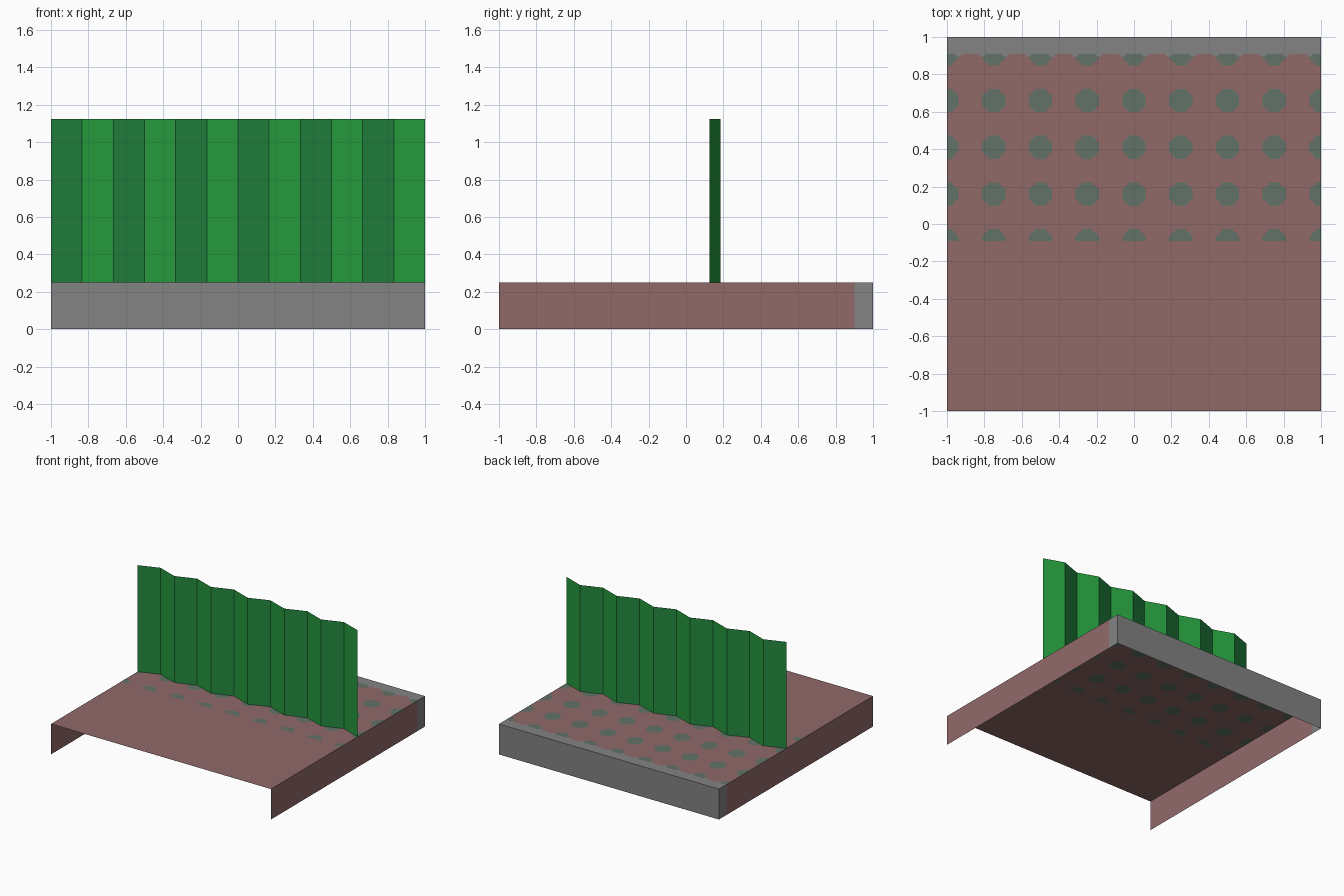
import bpy, bmesh

if "Cube" in bpy.data.objects:
    bpy.data.objects.remove(bpy.data.objects["Cube"])


def material(name, rgb):
    """Flat material from 8-bit sRGB values."""
    m = bpy.data.materials.new(name)
    lin = [((c / 255 + 0.055) / 1.055) ** 2.4 for c in rgb]
    m.diffuse_color = (*lin, 1)
    m.use_nodes = True
    m.node_tree.nodes["Principled BSDF"].inputs["Base Color"].default_value = m.diffuse_color
    return m


red = material("dusty_red", (145, 105, 105))
grey = material("stone_grey", (131, 131, 133))
spot = material("grey_green", (97, 114, 103))
dark_green = material("deep_green", (36, 135, 64))
light_green = material("bright_green", (36, 153, 60))


def finish(name, bm, mats):
    bmesh.ops.remove_doubles(bm, verts=bm.verts, dist=1e-5)
    me = bpy.data.meshes.new(name)
    bm.to_mesh(me)
    bm.free()
    for m in mats:
        me.materials.append(m)
    ob = bpy.data.objects.new(name, me)
    bpy.context.collection.objects.link(ob)
    return ob


def quad(bm, pts, mat=0):
    f = bm.faces.new([bm.verts.new(p) for p in pts])
    f.material_index = mat


def flat(bm, x0, x1, y0, y1, mat=0):
    quad(bm, [(x0, y0, H), (x1, y0, H), (x1, y1, H), (x0, y1, H)], mat)


H = 0.25            # deck height
Y0, Y1 = -0.09, 0.91  # spotted band
PX = 1 / 64         # size of one painted square

# deck top: plain red front, spotted band, grey back strip
bm = bmesh.new()
flat(bm, -1, 1, -1, Y0, 0)
flat(bm, -1, 1, Y1, 1, 1)


def band_colour(i, j):
    # distance in squares to the nearest spot centre (every 16 squares)
    dx = abs((i + 0.5 + 8) % 16 - 8)
    dy = abs((j + 0.5 + 8) % 16 - 8)
    if j == 63:     # scalloped last row
        return 2 if dx < 3 else 1 if dx < 4.6 else 0
    return 2 if dx * dx + dy * dy < 16.5 else 0


for j in range(64):
    y = Y0 + j * PX
    start = 0
    for i in range(1, 129):   # merge runs of equal colour into strips
        if i == 128 or band_colour(i, j) != band_colour(start, j):
            flat(bm, -1 + start * PX, -1 + i * PX, y, y + PX,
                 band_colour(start, j))
            start = i
finish("deck_top", bm, [red, grey, spot])

# side walls, red with a grey rear end
for name, s in (("left_wall", -1), ("right_wall", 1)):
    bm = bmesh.new()
    for a, b, mat in ((-1, 0.9, 0), (0.9, 1, 1)):
        pts = [(s, a, 0), (s, b, 0), (s, b, H), (s, a, H)]
        quad(bm, pts[::s], mat)
    finish(name, bm, [red, grey])

# back wall (front and underside stay open)
bm = bmesh.new()
quad(bm, [(1, 1, 0), (-1, 1, 0), (-1, 1, H), (1, 1, H)])
finish("back_wall", bm, [grey])

# pleated upright screen, alternating greens
bm = bmesh.new()
ys = (0.125, 0.185)
for k in range(12):
    xa, xb = -1 + k / 6, -1 + (k + 1) / 6
    ya, yb = ys[k % 2], ys[1 - k % 2]
    quad(bm, [(xa, ya, H), (xb, yb, H), (xb, yb, 1.125), (xa, ya, 1.125)], k % 2)
finish("pleated_screen", bm, [dark_green, light_green])
